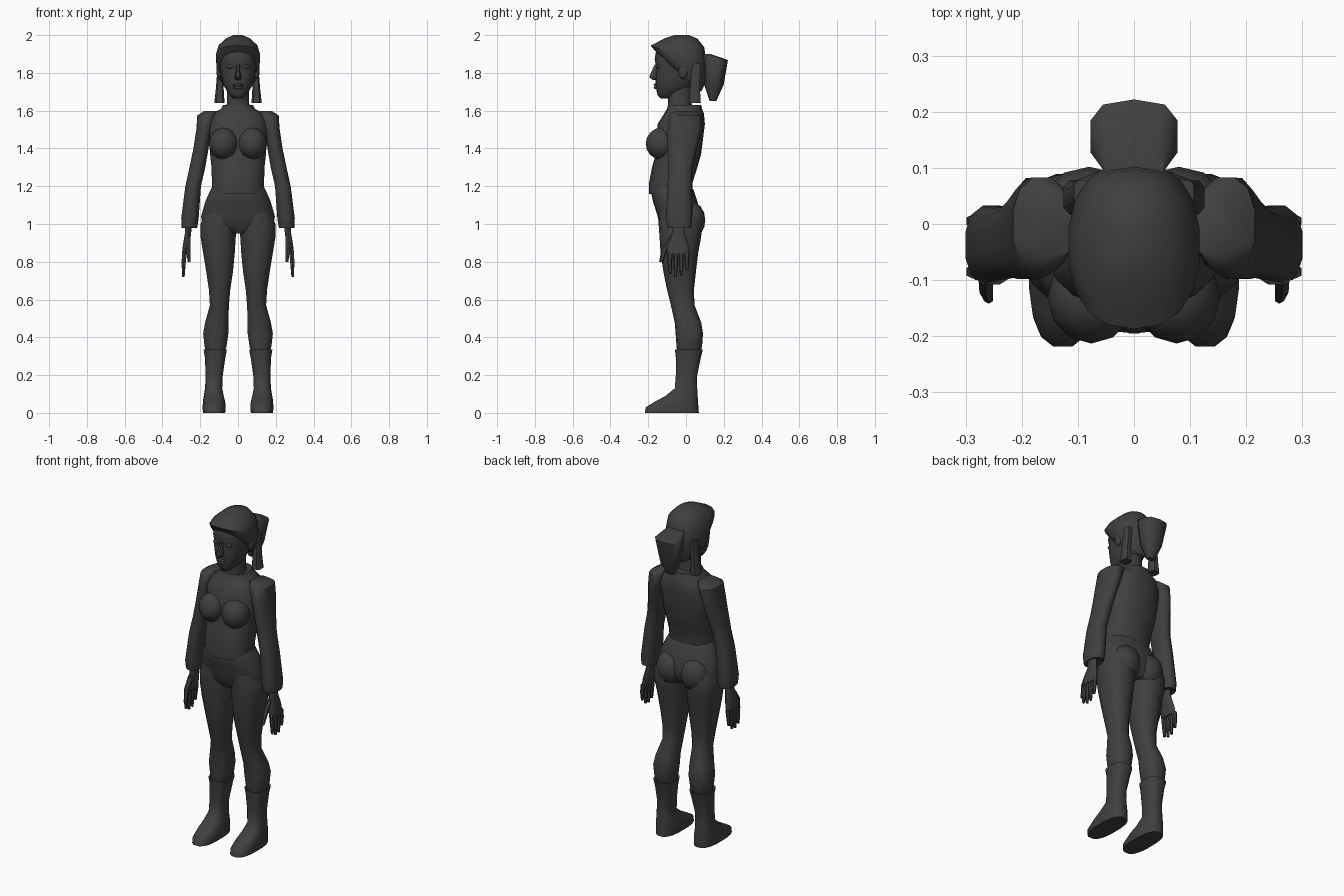
import bpy
import bmesh
from math import cos, sin, pi, radians, copysign
from mathutils import Matrix

default_cube = bpy.data.objects.get("Cube")
if default_cube:
    bpy.data.objects.remove(default_cube, do_unlink=True)

grey = bpy.data.materials.new("dark_grey")
grey.use_nodes = True
grey.diffuse_color = (.05, .05, .05, 1)
shader = next(node for node in grey.node_tree.nodes if node.type == "BSDF_PRINCIPLED")
shader.inputs["Base Color"].default_value = grey.diffuse_color
shader.inputs["Roughness"].default_value = .9


def finish(name, bm):
    """Turn a bmesh into a shaded object."""
    bmesh.ops.recalc_face_normals(bm, faces=bm.faces)
    mesh = bpy.data.meshes.new(name)
    bm.to_mesh(mesh)
    bm.free()
    mesh.materials.append(grey)
    obj = bpy.data.objects.new(name, mesh)
    bpy.context.collection.objects.link(obj)
    bpy.ops.object.select_all(action="DESELECT")
    obj.select_set(True)
    bpy.context.view_layer.objects.active = obj
    bpy.ops.object.shade_smooth_by_angle(angle=radians(50))


def ring(z, outer, front, back, inner=None, tilt=0):
    """Extents of one horizontal section; symmetric in x unless inner is given."""
    inner = -outer if inner is None else inner
    return z, (outer + inner) / 2, (outer - inner) / 2, (front + back) / 2, (back - front) / 2, tilt


def soften(value, square):
    """Push a circle coordinate towards a rounded square."""
    return copysign(abs(value) ** square, value)


def loft(name, *rings, mirror=1, sides=14, square=.85):
    """Skin a stack of rings and cap both ends."""
    bm = bmesh.new()
    loops = []
    for z, x, half_width, y, half_depth, tilt in rings:
        loop = []
        for k in range(sides):
            turn = 2 * pi * (k + .5) / sides
            u = soften(cos(turn), square)
            v = soften(sin(turn), square)
            loop.append(bm.verts.new((mirror * (x + half_width * u), y + half_depth * v, z - tilt * v)))
        loops.append(loop)
    for low, high in zip(loops, loops[1:]):
        for k in range(sides):
            n = (k + 1) % sides
            bm.faces.new((low[k], low[n], high[n], high[k]))
    bm.faces.new(loops[0])
    bm.faces.new(loops[-1])
    finish(name, bm)


def blob(name, centre, radii, mirror=1):
    """Low-poly ellipsoid."""
    bm = bmesh.new()
    x, y, z = centre
    place = Matrix.Translation((mirror * x, y, z)) @ Matrix.Diagonal((*radii, 1))
    bmesh.ops.create_uvsphere(bm, u_segments=12, v_segments=8, radius=1, matrix=place)
    finish(name, bm)


# Torso
loft("shirt",
     ring(z=1.16, outer=.138, front=-.195, back=.035),
     ring(z=1.22, outer=.14, front=-.195, back=.035),
     ring(z=1.3, outer=.142, front=-.18, back=.06),
     ring(z=1.37, outer=.15, front=-.16, back=.08),
     ring(z=1.53, outer=.16, front=-.15, back=.1),
     ring(z=1.585, outer=.135, front=-.115, back=.095),
     ring(z=1.61, outer=.09, front=-.1, back=.085),
     ring(z=1.63, outer=.08, front=-.095, back=.08), sides=18)
loft("hips",
     ring(z=.95, outer=.1, front=-.11, back=.05),
     ring(z=.99, outer=.19, front=-.14, back=.075),
     ring(z=1.04, outer=.198, front=-.15, back=.08),
     ring(z=1.12, outer=.175, front=-.175, back=.06),
     ring(z=1.18, outer=.148, front=-.187, back=.04),
     ring(z=1.195, outer=.14, front=-.18, back=.03), sides=18)

# Neck and head
loft("neck",
     ring(z=1.57, outer=.075, front=-.095, back=.04),
     ring(z=1.64, outer=.06, front=-.095, back=.03),
     ring(z=1.74, outer=.06, front=-.1, back=.03))
loft("head",
     ring(z=1.665, outer=.025, front=-.135, back=-.07),
     ring(z=1.68, outer=.04, front=-.15, back=-.04),
     ring(z=1.7, outer=.058, front=-.155, back=0),
     ring(z=1.74, outer=.078, front=-.16, back=.04),
     ring(z=1.79, outer=.09, front=-.162, back=.07),
     ring(z=1.835, outer=.096, front=-.158, back=.08),
     ring(z=1.87, outer=.098, front=-.166, back=.08),
     ring(z=1.91, outer=.094, front=-.16, back=.08),
     ring(z=1.95, outer=.08, front=-.13, back=.06), sides=18)
loft("nose",
     ring(z=1.762, outer=.014, front=-.175, back=-.14),
     ring(z=1.778, outer=.02, front=-.197, back=-.14),
     ring(z=1.8, outer=.013, front=-.187, back=-.14),
     ring(z=1.845, outer=.01, front=-.167, back=-.14), sides=8)
for label, height in (("upper", 1.737), ("lower", 1.722)):
    blob(label + "_lip", centre=(0, -.157, height), radii=(.027, .014, .008))

# Hair
loft("hair_cap",
     ring(z=1.8, outer=.098, front=-.15, back=.08, tilt=.1),
     ring(z=1.84, outer=.115, front=-.175, back=.105, tilt=.09),
     ring(z=1.89, outer=.118, front=-.187, back=.11, tilt=.055),
     ring(z=1.945, outer=.103, front=-.165, back=.097, tilt=.01),
     ring(z=1.982, outer=.065, front=-.115, back=.06),
     ring(z=2, outer=.025, front=-.06, back=.015), sides=18)
loft("ponytail",
     ring(z=1.65, outer=.025, front=.125, back=.16),
     ring(z=1.74, outer=.058, front=.095, back=.2),
     ring(z=1.868, outer=.08, front=.09, back=.222),
     ring(z=1.9, outer=.055, front=.08, back=.13), sides=10, square=.7)

for side, s in (("left", 1), ("right", -1)):
    loft(side + "_hair_strand",
         ring(z=1.64, inner=.07, outer=.127, front=.015, back=.08),
         ring(z=1.72, inner=.075, outer=.118, front=.02, back=.075),
         ring(z=1.85, inner=.07, outer=.108, front=.03, back=.08),
         mirror=s, sides=8, square=.6)

    # Face and body details
    blob(side + "_eyelid", centre=(.04, -.148, 1.833), radii=(.022, .012, .011), mirror=s)
    blob(side + "_ear", centre=(.1, -.015, 1.81), radii=(.015, .026, .042), mirror=s)
    blob(side + "_breast", centre=(.076, -.13, 1.425), radii=(.078, .083, .085), mirror=s)
    blob(side + "_buttock", centre=(.08, .025, 1.02), radii=(.088, .077, .1), mirror=s)

    # Sleeve with gathered cuff
    loft(side + "_sleeve",
         ring(z=1.598, inner=.1, outer=.18, front=-.06, back=.055),
         ring(z=1.575, inner=.11, outer=.217, front=-.09, back=.085),
         ring(z=1.5, inner=.135, outer=.222, front=-.1, back=.085),
         ring(z=1.4, inner=.155, outer=.237, front=-.1, back=.06),
         ring(z=1.3, inner=.172, outer=.258, front=-.095, back=.035),
         ring(z=1.2, inner=.195, outer=.28, front=-.1, back=.03),
         ring(z=1.03, inner=.207, outer=.302, front=-.11, back=.035),
         ring(z=.98, inner=.215, outer=.3, front=-.1, back=.03),
         ring(z=.99, inner=.235, outer=.285, front=-.08, back=.01),
         mirror=s, sides=12)

    # Hand
    loft(side + "_palm",
         ring(z=1.01, inner=.245, outer=.28, front=-.07, back=-.01),
         ring(z=.95, inner=.247, outer=.282, front=-.075, back=-.005),
         ring(z=.89, inner=.257, outer=.292, front=-.1, back=.012),
         ring(z=.84, inner=.267, outer=.298, front=-.1, back=.017),
         mirror=s, sides=10)
    fingertips = dict(index=.735, middle=.72, ring=.725, little=.755)
    for k, (finger, tip) in enumerate(fingertips.items()):
        y = .03 * k - .085
        loft(f"{side}_{finger}_finger",
             ring(z=.85, inner=.27, outer=.297, front=y - .013, back=y + .013),
             ring(z=(tip + .85) / 2, inner=.276, outer=.3, front=y - .012, back=y + .012),
             ring(z=tip, inner=.282, outer=.296, front=y - .007, back=y + .007),
             mirror=s, sides=6)
    loft(side + "_thumb",
         ring(z=.93, inner=.25, outer=.28, front=-.09, back=-.05),
         ring(z=.87, inner=.25, outer=.277, front=-.13, back=-.095),
         ring(z=.8, inner=.25, outer=.268, front=-.142, back=-.122),
         mirror=s, sides=6)

    # Trouser leg
    loft(side + "_leg",
         ring(z=1.08, inner=.004, outer=.17, front=-.14, back=.055),
         ring(z=1, inner=.002, outer=.2, front=-.145, back=.085),
         ring(z=.93, inner=.01, outer=.2, front=-.14, back=.08),
         ring(z=.85, inner=.015, outer=.187, front=-.135, back=.065),
         ring(z=.75, inner=.025, outer=.17, front=-.12, back=.053),
         ring(z=.65, inner=.04, outer=.155, front=-.1, back=.042),
         ring(z=.57, inner=.047, outer=.15, front=-.08, back=.045),
         ring(z=.48, inner=.05, outer=.175, front=-.06, back=.08),
         ring(z=.42, inner=.05, outer=.186, front=-.055, back=.09),
         ring(z=.35, inner=.06, outer=.178, front=-.05, back=.085),
         ring(z=.31, inner=.075, outer=.165, front=-.045, back=.07), mirror=s)

    # Boot with a flared rim, its foot widening towards the sole
    loft(side + "_boot",
         ring(z=.32, inner=.07, outer=.17, front=-.045, back=.075),
         ring(z=.335, inner=.058, outer=.183, front=-.06, back=.09),
         ring(z=.295, inner=.066, outer=.176, front=-.055, back=.08),
         ring(z=.2, inner=.08, outer=.172, front=-.055, back=.06),
         ring(z=.13, inner=.083, outer=.175, front=-.06, back=.06),
         ring(z=.09, inner=.075, outer=.182, front=-.11, back=.063),
         ring(z=.06, inner=.067, outer=.187, front=-.165, back=.065),
         ring(z=.03, inner=.065, outer=.188, front=-.215, back=.068),
         ring(z=0, inner=.067, outer=.187, front=-.22, back=.07),
         mirror=s, sides=16, square=.75)
